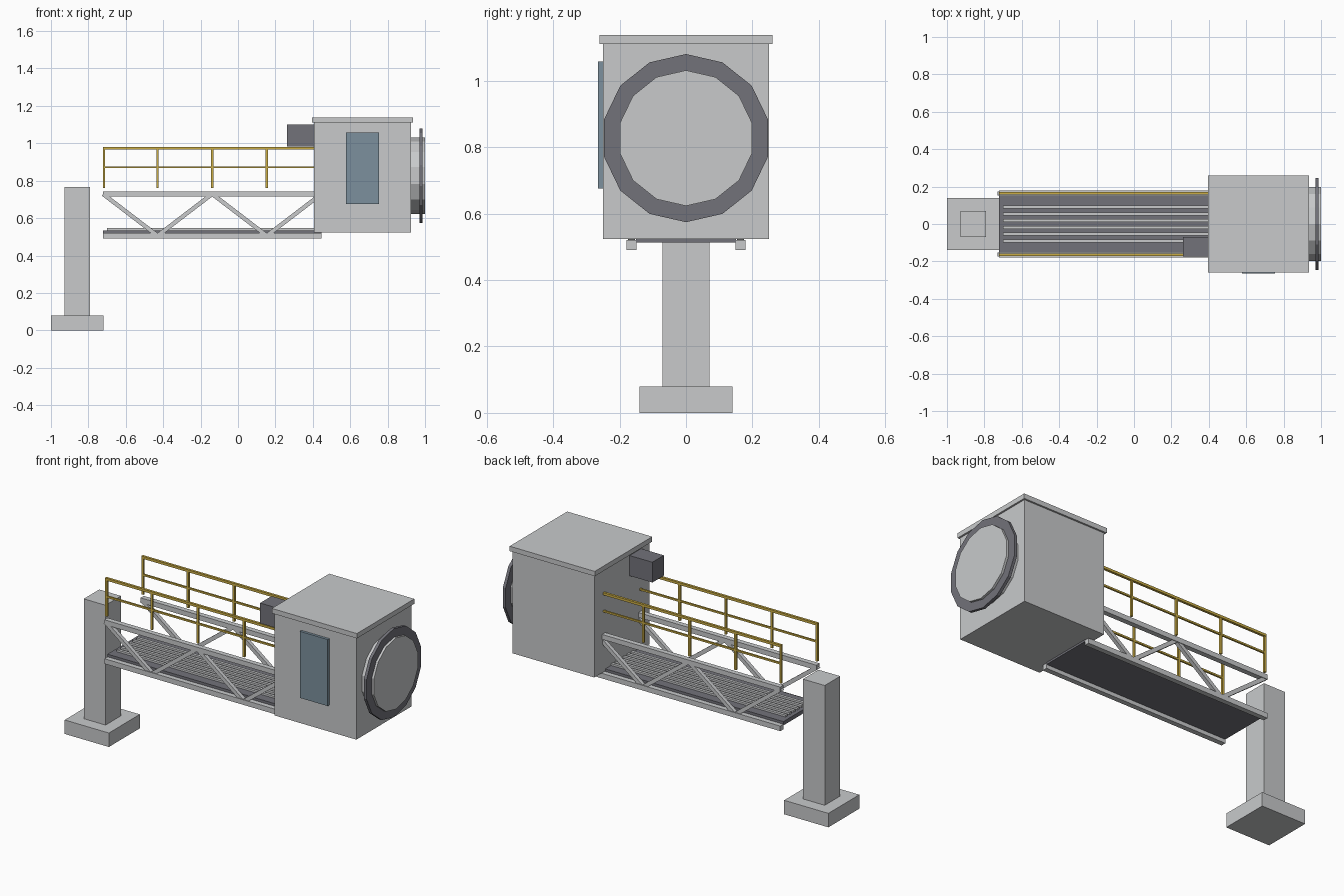
import bpy, bmesh, math
from mathutils import Vector, Matrix

cube = bpy.data.objects.get("Cube")
if cube:
    bpy.data.objects.remove(cube, do_unlink=True)


def material(name, rgb):
    m = bpy.data.materials.new(name)
    m.use_nodes = True
    m.diffuse_color = (*rgb, 1)
    m.node_tree.nodes["Principled BSDF"].inputs["Base Color"].default_value = (*rgb, 1)
    return m


LIGHT = material("light grey", (0.58, 0.59, 0.6))
DARK = material("dark grey", (0.17, 0.17, 0.195))
BLUE = material("blue grey", (0.2, 0.28, 0.34))
YELLOW = material("safety yellow", (0.6, 0.42, 0.06))


def add_object(name, bm, mat):
    bmesh.ops.recalc_face_normals(bm, faces=bm.faces)
    mesh = bpy.data.meshes.new(name)
    bm.to_mesh(mesh)
    bm.free()
    mesh.materials.append(mat)
    ob = bpy.data.objects.new(name, mesh)
    bpy.context.collection.objects.link(ob)
    return ob


def box(name, x, y, z, mat):
    """Box from its (low, high) range on each axis."""
    bm = bmesh.new()
    bmesh.ops.create_cube(bm, size=1)
    for v in bm.verts:
        v.co = Vector([(a + b) / 2 + c * (b - a) for (a, b), c in zip((x, y, z), v.co)])
    return add_object(name, bm, mat)


def strut(name, start, end, thick, mat):
    """Square bar between two points in a plane of constant y."""
    a, b = Vector(start), Vector(end)
    bm = bmesh.new()
    bmesh.ops.create_cube(bm, size=1)
    along = (b - a).normalized()
    side = Vector((0, 1, 0))
    across = along.cross(side)
    for v in bm.verts:
        v.co = (a + b) / 2 + along * v.co.x * (b - a).length + (side * v.co.y + across * v.co.z) * thick
    return add_object(name, bm, mat)


def disc(name, radius, x0, x1, mat, sides=14):
    """Faceted drum along x with a corner at the top."""
    bm = bmesh.new()
    ring = [bm.verts.new((x0, radius * math.sin(t), 0.827 + radius * math.cos(t)))
            for t in (math.tau * i / sides for i in range(sides))]
    face = bm.faces.new(ring)
    ext = bmesh.ops.extrude_face_region(bm, geom=[face], use_keep_orig=True)
    top = [g for g in ext["geom"] if isinstance(g, bmesh.types.BMVert)]
    bmesh.ops.translate(bm, verts=top, vec=(x1 - x0, 0, 0))
    return add_object(name, bm, mat)


START, END = -0.722, 0.446
BAYS = 4
nodes = [START + (END - START) * i / BAYS for i in range(BAYS + 1)]

# Support column
box("column_base", (-1, -0.72), (-0.14, 0.14), (0, 0.08), LIGHT)
box("column", (-0.928, -0.79), (-0.07, 0.07), (0.08, 0.766), LIGHT)

# Cabin with roof, door and roof-side unit
box("cabin", (0.406, 0.925), (-0.25, 0.25), (0.524, 1.11), LIGHT)
box("cabin_roof", (0.396, 0.935), (-0.26, 0.26), (1.11, 1.138), LIGHT)
box("door", (0.577, 0.754), (-0.265, -0.25), (0.676, 1.057), BLUE)
box("equipment_box", (0.262, 0.41), (-0.174, -0.07), (0.984, 1.1), DARK)

# Round end port
disc("port_drum", 0.204, 0.92, 1.0, LIGHT)
disc("port_flange", 0.253, 0.97, 0.987, DARK)

# Walkway deck and tread ribs
box("deck", (START, END), (-0.15, 0.15), (0.513, 0.535), DARK)
for i in range(6):
    y = (i - 2.5) * 0.036
    box("tread_rib", (-0.7, 0.41), (y - 0.008, y + 0.008), (0.535, 0.546), LIGHT)

# Side trusses and handrails
for side, s in (("right", -1), ("left", 1)):
    y = s * 0.164
    chord = (y - 0.0145, y + 0.0145)
    box(side + "_bottom_chord", (START, END), chord, (0.491, 0.52), LIGHT)
    box(side + "_top_chord", (START, END), chord, (0.715, 0.743), LIGHT)
    for i in range(BAYS):
        z0, z1 = (0.729, 0.506) if i % 2 == 0 else (0.506, 0.729)
        strut(side + "_diagonal", (nodes[i], y, z0), (nodes[i + 1], y, z1), 0.022, LIGHT)
    for x in nodes[:-1]:
        x = max(x, START + 0.006)
        box(side + "_rail_post", (x - 0.006, x + 0.006), (y - 0.006, y + 0.006), (0.76, 0.972), YELLOW)
    for name, z in (("_hand_rail", 0.973), ("_mid_rail", 0.872)):
        h = 0.007 if name == "_hand_rail" else 0.005
        box(side + name, (START, END), (y - h, y + h), (z - h, z + h), YELLOW)
